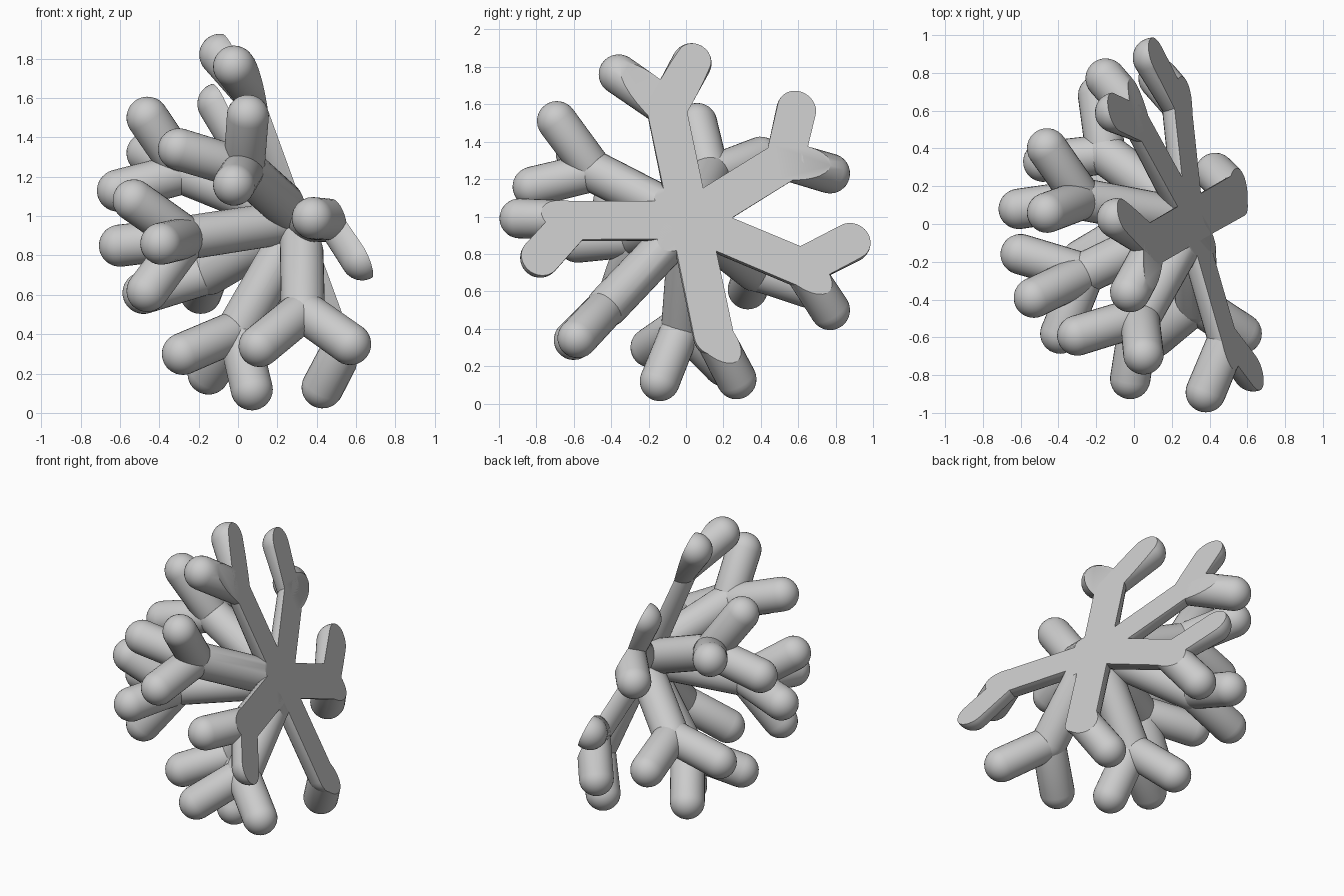
import bpy
import bmesh
from mathutils import Matrix, Vector

if "Cube" in bpy.data.objects:
    bpy.data.objects.remove(bpy.data.objects["Cube"], do_unlink=True)

HUB = Vector((0.32, 0.02, 0.98))
CUT_NORMAL = Vector((1, 0.287, 0.425)).normalized()
CUT_POINT = Vector((0.748, 0, 0))
TRUNK_R, TIP_R = 0.112, 0.107

# Each limb: fork point, then the tips that grow from it
LIMBS = [
    # limbs lying in the sliced face
    ((0.12, -0.10, 1.58), [(-0.09, 0.03, 1.82), (-0.02, -0.36, 1.76)]),
    ((0.06, 0.53, 1.30), [(-0.10, 0.59, 1.57), (-0.15, 0.77, 1.23)]),
    ((0.26, 0.62, 0.73), [(0.10, 0.88, 0.86), (0.13, 0.77, 0.50)]),
    ((0.55, 0.15, 0.36), [(0.43, 0.27, 0.13)]),
    ((0.50, -0.60, 0.98), [(0.63, -0.78, 0.78), (0.38, -0.89, 0.99)]),
    # limbs growing away from the sliced face
    ((0.03, -0.49, 1.24), [(0.05, -0.69, 1.51), (-0.02, -0.82, 1.16), (-0.30, -0.59, 1.34)]),
    ((-0.26, -0.26, 0.89), [(-0.53, -0.39, 1.08), (-0.60, -0.16, 0.85),
                            (-0.39, -0.58, 0.86), (-0.46, -0.35, 0.62)]),
    ((-0.27, 0.13, 1.22), [(-0.46, 0.06, 1.50), (-0.46, 0.40, 1.32), (-0.61, 0.08, 1.13)]),
    ((0.33, -0.42, 0.52), [(0.11, -0.60, 0.34), (0.57, -0.58, 0.35)]),
    ((0.00, -0.02, 0.42), [(-0.28, -0.19, 0.30), (-0.15, 0.20, 0.20), (0.07, -0.14, 0.12)]),
    ((-0.15, 0.37, 0.71), [(-0.48, 0.33, 0.61), (-0.19, 0.68, 0.61)]),
]


def add_capsule(bm, start, end, radius):
    """Round-ended rod: a sphere whose upper half is pulled along its axis."""
    start, axis = Vector(start), Vector(end) - Vector(start)
    verts = bmesh.ops.create_uvsphere(bm, u_segments=28, v_segments=16, radius=radius)["verts"]
    for v in verts:
        if v.co.z > -1e-4:
            v.co.z += axis.length
    turn = axis.to_track_quat("Z", "Y").to_matrix().to_4x4()
    bmesh.ops.transform(bm, matrix=Matrix.Translation(start) @ turn, verts=verts)


# Branching body
bm = bmesh.new()
for fork, tips in LIMBS:
    add_capsule(bm, HUB, fork, TRUNK_R)
    for tip in tips:
        add_capsule(bm, fork, tip, TIP_R)

# Slanted flat slice, closed with a cap on every rod it crosses
bmesh.ops.bisect_plane(bm, geom=bm.verts[:] + bm.edges[:] + bm.faces[:], dist=1e-5,
                       plane_co=CUT_POINT, plane_no=CUT_NORMAL, clear_outer=True)
rim = [e for e in bm.edges if e.is_boundary]
bmesh.ops.holes_fill(bm, edges=rim, sides=0)
bmesh.ops.recalc_face_normals(bm, faces=bm.faces[:])

mesh = bpy.data.meshes.new("branching_body")
bm.to_mesh(mesh)
bm.free()
body = bpy.data.objects.new("branching_body", mesh)
bpy.context.collection.objects.link(body)

# Matte grey
grey = bpy.data.materials.new("light_grey")
grey.use_nodes = True
colour = (0.6, 0.6, 0.6, 1)
grey.diffuse_color = colour
grey.node_tree.nodes["Principled BSDF"].inputs["Base Color"].default_value = colour
mesh.materials.append(grey)

# Smooth rods with a crisp rim around the slice
bpy.ops.object.select_all(action="DESELECT")
body.select_set(True)
bpy.context.view_layer.objects.active = body
bpy.ops.object.shade_smooth_by_angle(angle=0.5)
